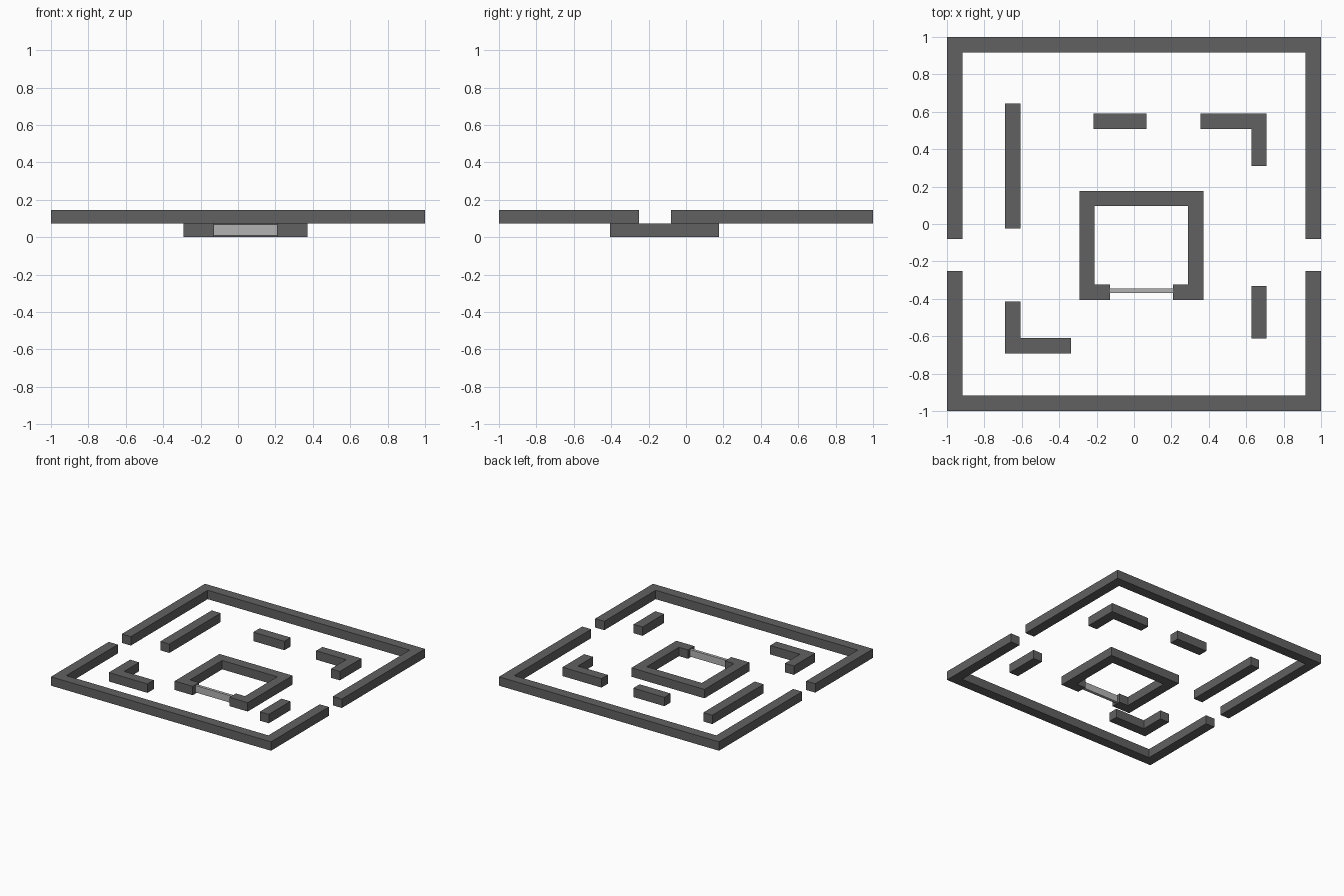
import bpy, bmesh

if "Cube" in bpy.data.objects:
    bpy.data.objects.remove(bpy.data.objects["Cube"])

H = 0.073   # height of one level
T = 0.082   # wall thickness


def material(name, v):
    m = bpy.data.materials.new(name)
    m.diffuse_color = (v, v, v, 1)
    m.use_nodes = True
    m.node_tree.nodes["Principled BSDF"].inputs["Base Color"].default_value = m.diffuse_color
    return m


WALL = material("dark_grey", 0.12)
GATE = material("light_grey", 0.45)


def prism(name, outline, z0, z1, mat=WALL):
    """Extrude a flat footprint from z0 up to z1."""
    bm = bmesh.new()
    face = bm.faces.new([bm.verts.new((x, y, z0)) for x, y in outline])
    top = bmesh.ops.extrude_face_region(bm, geom=[face])
    verts = [g for g in top["geom"] if isinstance(g, bmesh.types.BMVert)]
    bmesh.ops.translate(bm, verts=verts, vec=(0, 0, z1 - z0))
    bmesh.ops.recalc_face_normals(bm, faces=bm.faces)
    me = bpy.data.meshes.new(name)
    bm.to_mesh(me)
    bm.free()
    me.materials.append(mat)
    ob = bpy.data.objects.new(name, me)
    bpy.context.collection.objects.link(ob)
    return ob


def rect(x0, x1, y0, y1):
    return [(x0, y0), (x1, y0), (x1, y1), (x0, y1)]


def corner(x, y, ex, ey):
    """L footprint with its outer corner at (x, y), arms ending at x=ex and y=ey."""
    ix = x + (T if ex > x else -T)
    iy = y + (T if ey > y else -T)
    return [(x, y), (ex, y), (ex, iy), (ix, iy), (ix, ey), (x, ey)]


def u_shape(y, end):
    """Full-width U footprint: back at y, arms running to y=end."""
    i, iy = 1 - T, y + (T if end > y else -T)
    return [(-1, y), (1, y), (1, end), (i, end), (i, iy), (-i, iy), (-i, end), (-1, end)]


# Outer boundary walls, with an opening on each side
prism("outer_wall_back", u_shape(1, -0.08), H, 2 * H)
prism("outer_wall_front", u_shape(-1, -0.25), H, 2 * H)

# Free-standing inner walls
prism("long_wall_left", rect(-0.69, -0.69 + T, -0.023, 0.644), H, 2 * H)
prism("short_wall_back", rect(-0.217, 0.066, 0.508, 0.59), H, 2 * H)
prism("short_wall_right", rect(0.709 - T, 0.709, -0.613, -0.332), H, 2 * H)
prism("corner_wall_back_right", corner(0.709, 0.59, 0.355, 0.31), H, 2 * H)
prism("corner_wall_front_left", corner(-0.69, -0.692, -0.338, -0.415), H, 2 * H)

# Central room on the lower level, open at the front
X0, X1, Y0, Y1 = -0.292, 0.372, -0.405, 0.177
D0, D1 = -0.128, 0.208
prism("central_room", [
    (D0, Y0), (X0, Y0), (X0, Y1), (X1, Y1), (X1, Y0), (D1, Y0),
    (D1, Y0 + T), (X1 - T, Y0 + T), (X1 - T, Y1 - T),
    (X0 + T, Y1 - T), (X0 + T, Y0 + T), (D0, Y0 + T)], 0, H)

# Thin gate across the room opening
prism("room_gate", rect(D0, D1, -0.37, -0.346), 0.01, 0.067, GATE)
